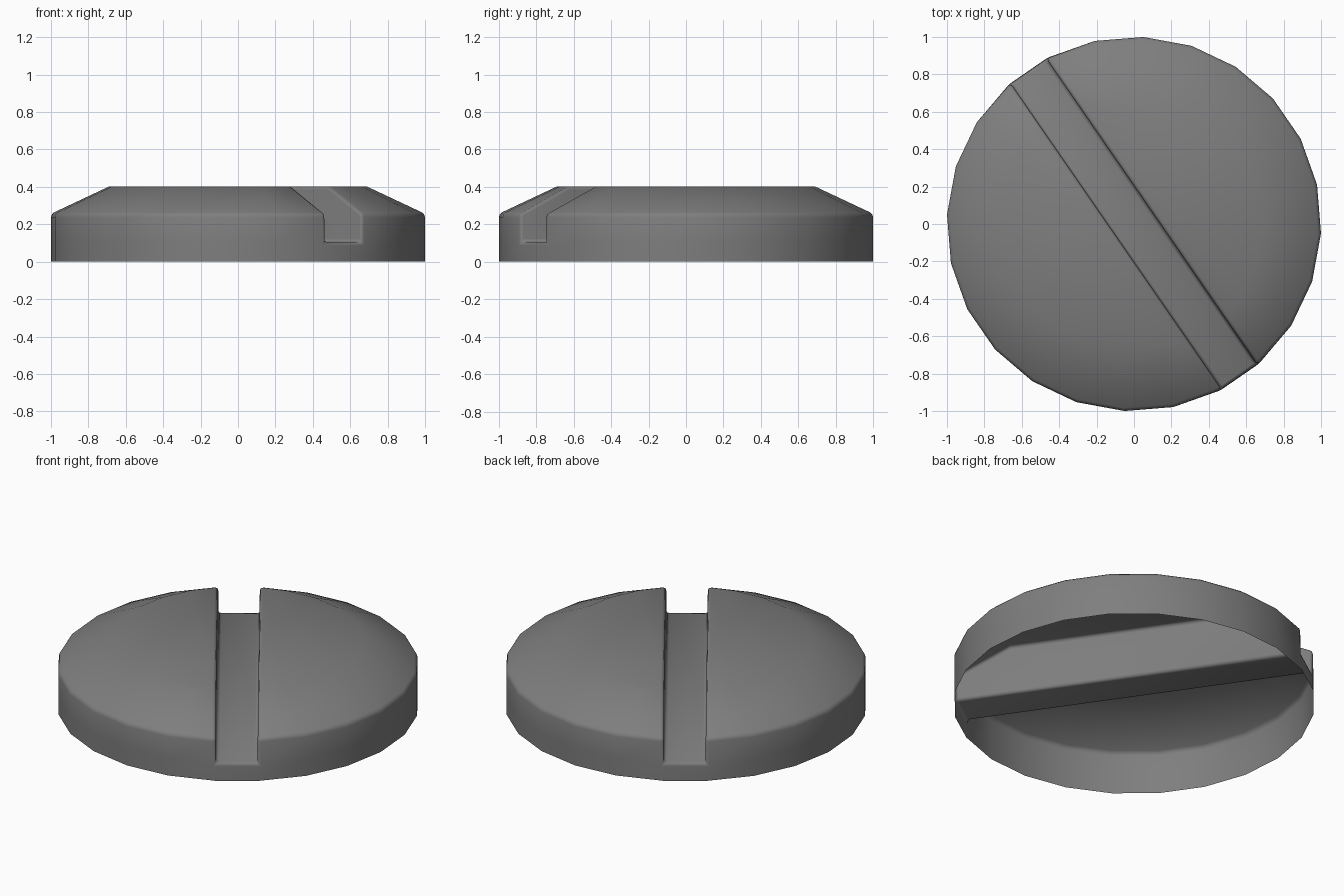
import bpy, bmesh, math

if "Cube" in bpy.data.objects:
    bpy.data.objects.remove(bpy.data.objects["Cube"])

SEGS = 24                      # sides around the rim
HALF_SLOT = 0.116              # half width of the slot
SLOT_ANGLE = math.radians(-55.4)
PROFILE = [(1.001, 0.0), (1.001, 0.105), (1.001, 0.256), (0.69, 0.402)]  # radius, height

bm = bmesh.new()


def half_ring(radius, z, side):
    """Half a ring on one side of the slot, ends clipped to the slot wall."""
    count = SEGS // 2
    end = math.asin(HALF_SLOT / radius)
    angles = [math.pi * (k + 0.5) / count for k in range(count)]
    angles[0], angles[-1] = end, math.pi - end
    verts = []
    for a in angles:
        a += SLOT_ANGLE + side * math.pi
        verts.append(bm.verts.new((radius * math.cos(a), radius * math.sin(a), z)))
    return verts


# Two half domes, each with a slot wall
halves = []
for side in (0, 1):
    rings = [half_ring(r, z, side) for r, z in PROFILE]
    for low, high in zip(rings, rings[1:]):
        for i in range(len(low) - 1):
            bm.faces.new((low[i], low[i + 1], high[i + 1], high[i]))
    bm.faces.new(rings[-1])
    bm.faces.new([r[0] for r in rings[1:]] + [r[-1] for r in reversed(rings[1:])])
    halves.append(rings)

# Slot floor and the low rim pieces closing its ends; underside stays open
a, b = halves
bm.faces.new((a[1][0], a[1][-1], b[1][0], b[1][-1]))
bm.faces.new((a[0][-1], b[0][0], b[1][0], a[1][-1]))
bm.faces.new((b[0][-1], a[0][0], a[1][0], b[1][-1]))
bmesh.ops.recalc_face_normals(bm, faces=bm.faces)

# Soften the rim and slot edges; the shallow top edge is only smooth shaded
hard = [e for e in bm.edges if e.is_manifold and e.calc_face_angle() > 0.7]
bmesh.ops.bevel(bm, geom=hard, offset=0.018, offset_type='OFFSET', segments=2,
                profile=0.5, affect='EDGES', clamp_overlap=True)
for f in bm.faces:
    f.smooth = True

mesh = bpy.data.meshes.new("slotted_screw_head")
bm.to_mesh(mesh)
bm.free()
head = bpy.data.objects.new("slotted_screw_head", mesh)
bpy.context.collection.objects.link(head)

# Dark grey metal
metal = bpy.data.materials.new("dark_metal")
metal.diffuse_color = (0.21, 0.21, 0.21, 1)
metal.use_nodes = True
metal.node_tree.nodes["Principled BSDF"].inputs["Base Color"].default_value = metal.diffuse_color
mesh.materials.append(metal)
